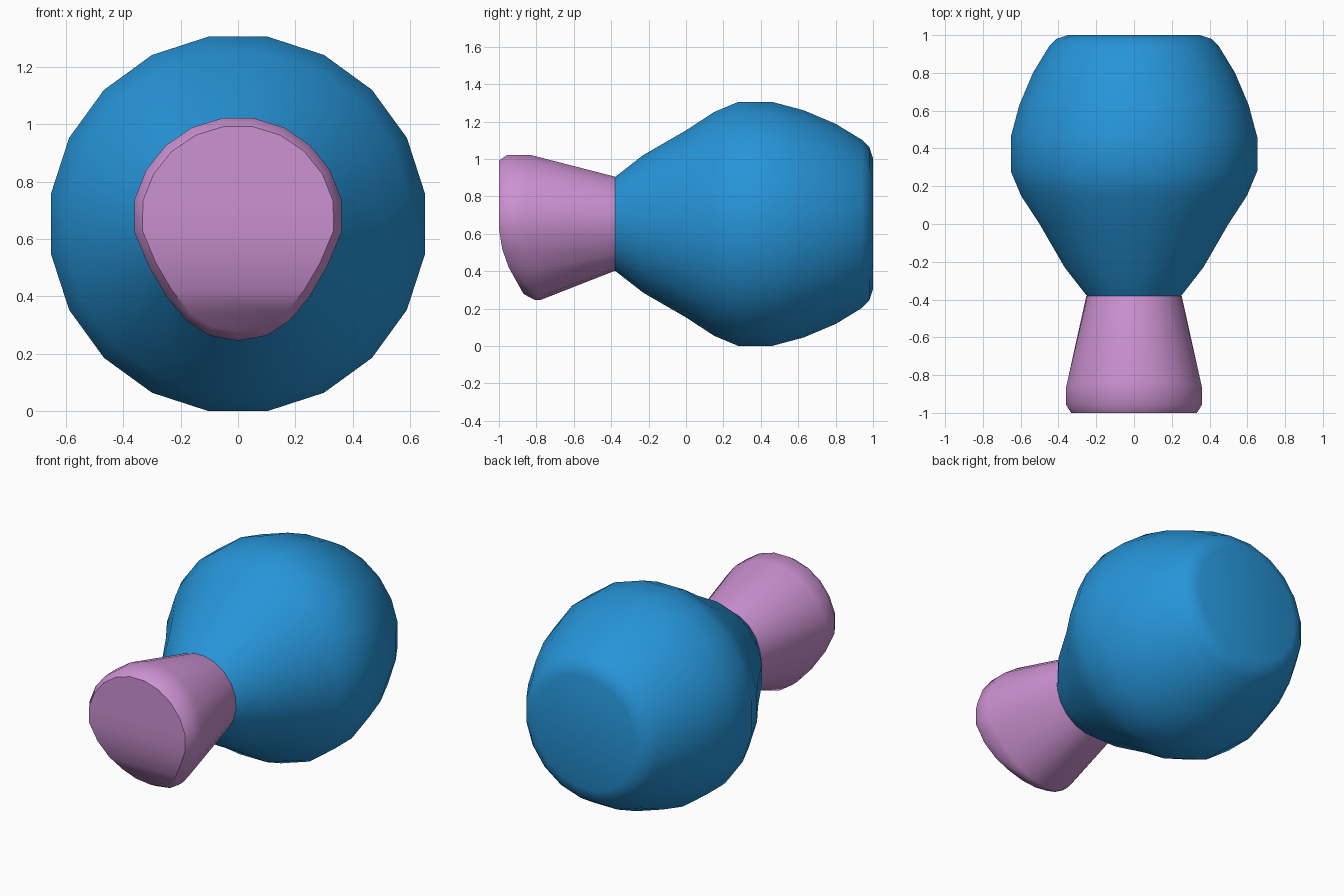
import bpy, bmesh, math

if "Cube" in bpy.data.objects:
    bpy.data.objects.remove(bpy.data.objects["Cube"], do_unlink=True)

CENTRE_Z = 0.6525


def material(name, rgb):
    mat = bpy.data.materials.new(name)
    mat.use_nodes = True
    mat.diffuse_color = (*rgb, 1)
    mat.node_tree.nodes["Principled BSDF"].inputs["Base Color"].default_value = (*rgb, 1)
    return mat


def bridge(bm, a, b):
    n = len(a)
    for i in range(n):
        j = (i + 1) % n
        bm.faces.new((a[i], a[j], b[j], b[i]))


def finish(bm, name, mat, angle):
    bmesh.ops.recalc_face_normals(bm, faces=bm.faces)
    mesh = bpy.data.meshes.new(name)
    bm.to_mesh(mesh)
    bm.free()
    mesh.materials.append(mat)
    obj = bpy.data.objects.new(name, mesh)
    bpy.context.collection.objects.link(obj)
    bpy.ops.object.select_all(action="DESELECT")
    obj.select_set(True)
    bpy.context.view_layer.objects.active = obj
    bpy.ops.object.shade_smooth_by_angle(angle=math.radians(angle))


def face_depth(z):
    # Front face: upright above, leaning back towards the bottom
    steps = [(0.24, -0.85), (0.28, -0.87), (0.46, -0.97), (0.60, -1.0), (1.1, -1.0)]
    for (z0, y0), (z1, y1) in zip(steps, steps[1:]):
        if z <= z1:
            return y0 + (y1 - y0) * (z - z0) / (z1 - z0)
    return -1.0


blue = material("blue", (0.0194, 0.296, 0.686))
pink = material("pink", (0.604, 0.287, 0.644))

# Rounded body: (y, radius) profile turned around the y axis
profile = [(-0.38, 0.25), (-0.23, 0.367), (0.0, 0.50), (0.15, 0.598), (0.28, 0.6525),
           (0.46, 0.6525), (0.63, 0.607), (0.80, 0.535), (0.94, 0.45), (0.98, 0.41), (1.0, 0.35)]
SIDES = 20
bm = bmesh.new()
rings = []
for y, r in profile:
    r /= math.cos(math.pi / SIDES)
    angles = [(i + 0.5) * math.tau / SIDES for i in range(SIDES)]
    rings.append([bm.verts.new((r * math.cos(a), y, CENTRE_Z + r * math.sin(a))) for a in angles])
for a, b in zip(rings, rings[1:]):
    bridge(bm, a, b)
bm.faces.new(rings[0])
bm.faces.new(rings[-1])
finish(bm, "body", blue, 32)

# Flared nozzle with a pointed lower rim
N = 21
bm = bmesh.new()
neck, flare, rim, lip = [], [], [], []
for i in range(N):
    a = -math.pi / 2 + i * math.tau / N
    c, s = math.cos(a), math.sin(a)
    neck.append(bm.verts.new((0.253 * c, -0.38, 0.655 + 0.253 * s)))
    x, dz = 0.37 * c, 0.37 * s
    if s < 0:
        x *= 1 - 0.14 * abs(math.sin(2 * a))
        dz = 0.41 * s
    flare_y = -0.88 + 0.05 * max(s, 0) + 0.10 * max(-s, 0)
    flare.append(bm.verts.new((x, flare_y, 0.655 + dz)))
    rim.append(bm.verts.new((x, face_depth(0.655 + dz) + 0.045, 0.655 + dz)))
    z = 0.655 + 0.92 * dz
    lip.append(bm.verts.new((0.92 * x, face_depth(z), z)))
for a, b in ((neck, flare), (flare, rim), (rim, lip)):
    bridge(bm, a, b)
# Front face in horizontal strips that follow the lean
bm.faces.new((lip[0], lip[1], lip[N - 1]))
for k in range(1, N // 2):
    bm.faces.new((lip[k], lip[k + 1], lip[N - k - 1], lip[N - k]))
bm.faces.new(neck)
finish(bm, "nozzle", pink, 40)
